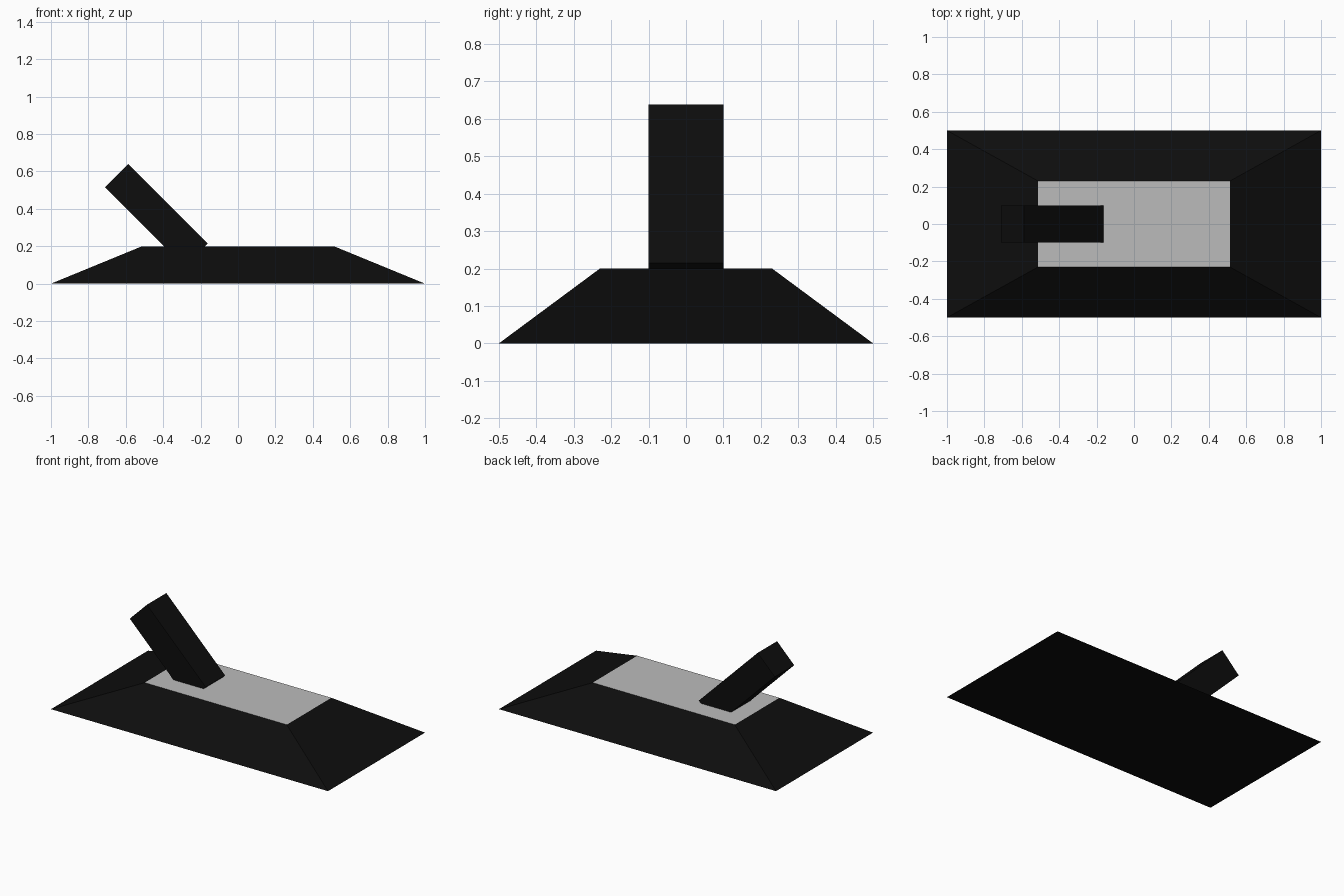
import bpy, bmesh, math
from mathutils import Matrix

if "Cube" in bpy.data.objects:
    bpy.data.objects.remove(bpy.data.objects["Cube"])


def material(name, value):
    m = bpy.data.materials.new(name)
    m.diffuse_color = (value, value, value, 1)
    m.use_nodes = True
    m.node_tree.nodes["Principled BSDF"].inputs["Base Color"].default_value = m.diffuse_color
    return m


def box(name, size, mats, matrix=Matrix(), edit=None):
    bm = bmesh.new()
    bmesh.ops.create_cube(bm, size=1)
    bmesh.ops.scale(bm, vec=size, verts=bm.verts)
    if edit:
        edit(bm)
    bm.transform(matrix)
    mesh = bpy.data.meshes.new(name)
    bm.to_mesh(mesh)
    bm.free()
    for m in mats:
        mesh.materials.append(m)
    obj = bpy.data.objects.new(name, mesh)
    bpy.context.collection.objects.link(obj)
    return obj


black = material("black", 0.004)
grey = material("grey", 0.5)


# Base: box with its top face tapered inward and coloured grey
def taper_top(bm):
    bm.normal_update()
    top = max(bm.faces, key=lambda f: f.calc_center_median().z)
    bmesh.ops.scale(bm, vec=(0.513, 0.46, 1), verts=top.verts)
    top.material_index = 1


box("base", (2, 1, 0.2), [black, grey], Matrix.Translation((0, 0, 0.1)), taper_top)

# Lever: square-ended bar leaning 45 degrees, sunk into the base
box("lever", (0.60, 0.20, 0.175), [black],
    Matrix.Translation((-0.437, 0, 0.365)) @ Matrix.Rotation(math.radians(45), 4, 'Y'))
